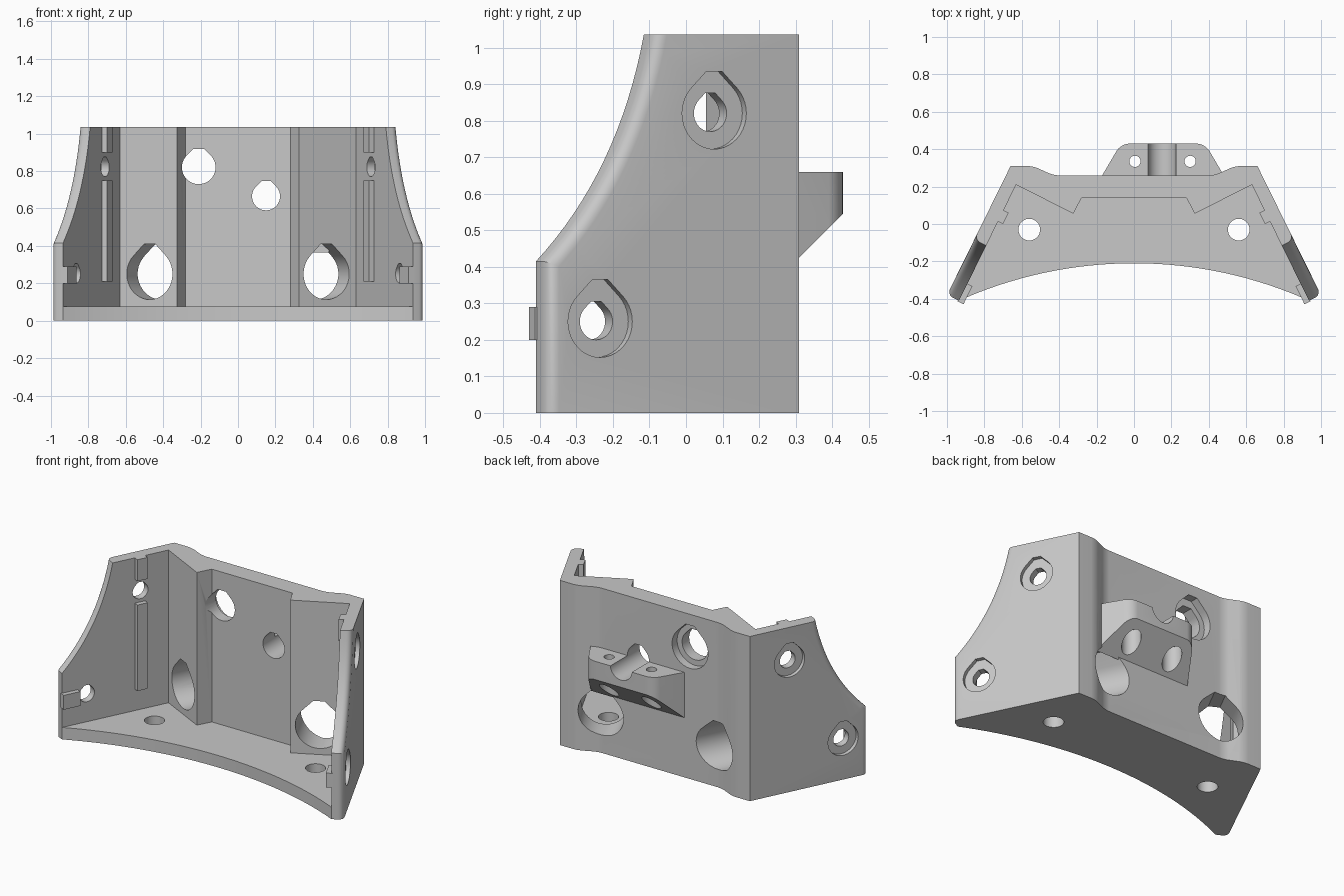
import bpy
import bmesh
from math import sin, cos, radians, sqrt
from mathutils import Vector

cube = bpy.data.objects.get("Cube")
if cube:
    bpy.data.objects.remove(cube, do_unlink=True)

grey = bpy.data.materials.new("plain grey")
grey.use_nodes = True
colour = (0.58, 0.58, 0.58, 1)
grey.diffuse_color = colour
grey.node_tree.nodes["Principled BSDF"].inputs["Base Color"].default_value = colour

HEIGHT, FLOOR = 1.035, 0.075
INNER, OUTER, TIP = 0.658, 0.729, 0.782   # splayed wall faces and front end
UP = Vector((0, 0, 1))


def splay(side, s, d, z=0):
    """Point in a splayed wall's frame: s runs forward along it, d outward."""
    return Vector((side * (0.897 * d + 0.442 * s), 0.442 * d - 0.897 * s, z))


def prism(name, points, vec, bevel_rule=None, radius=0.03):
    """Extrude a closed outline, rounding the edges whose two ends fit a rule."""
    bm = bmesh.new()
    base = bm.faces.new([bm.verts.new(p) for p in points])
    ext = bmesh.ops.extrude_face_region(bm, geom=[base], use_keep_orig=True)
    top = [v for v in ext["geom"] if isinstance(v, bmesh.types.BMVert)]
    bmesh.ops.translate(bm, verts=top, vec=vec)
    bmesh.ops.recalc_face_normals(bm, faces=bm.faces)
    if bevel_rule:
        edges = [e for e in bm.edges if bevel_rule(e.verts[0].co, e.verts[1].co)]
        bmesh.ops.bevel(bm, geom=edges, offset=radius, segments=5,
                        profile=0.5, affect='EDGES')
    mesh = bpy.data.meshes.new(name)
    bm.to_mesh(mesh)
    bm.free()
    mesh.materials.append(grey)
    obj = bpy.data.objects.new(name, mesh)
    bpy.context.collection.objects.link(obj)
    return obj


def cut(obj, cutter):
    cutter.hide_render = True
    mod = obj.modifiers.new("cut", 'BOOLEAN')
    mod.operation, mod.solver, mod.object = 'DIFFERENCE', 'EXACT', cutter
    bpy.context.view_layer.objects.active = obj
    bpy.ops.object.modifier_apply(modifier=mod.name)
    bpy.data.objects.remove(cutter, do_unlink=True)


def teardrop(centre, axis, r, start, end, peak=1.17):
    """Cutter with a round bottom and a clipped 45 degree peak."""
    axis = Vector(axis).normalized()
    u = axis.cross(UP)
    flat = r * (sqrt(2) - peak)
    ring = [(r * cos(radians(a)), r * sin(radians(a))) for a in range(45, -226, -9)]
    ring += [(-flat, r * peak), (flat, r * peak)]
    origin = Vector(centre) + axis * start
    return prism("cutter", [origin + u * a + UP * b for a, b in ring],
                 axis * (end - start))


def round_hole(x, y, r, z0, z1):
    ring = [(x + r * cos(radians(a)), y + r * sin(radians(a)), z0)
            for a in range(0, 360, 9)]
    return prism("cutter", ring, UP * (z1 - z0))


def mirrored(right_half):
    """Complete an outline given from its +x end towards the middle."""
    return right_half + [Vector((-p.x, p.y, p.z)) for p in reversed(right_half)]


# Back wall, thicker towards its two angled pads
corner_out, corner_in = splay(1, 0.014, OUTER), splay(1, 0.09, INNER)
pad_foot, recess = Vector((0.325, 0.055, 0)), Vector((0.28, 0.14, 0))
back_edge = mirrored([corner_out, Vector((0.54, 0.31, 0)), Vector((0.43, 0.26, 0))])
front_edge = mirrored([corner_in, pad_foot, recess])
back_wall = prism("back_wall", back_edge + front_edge[::-1], UP * HEIGHT,
                  lambda a, b: abs(a.x - b.x) < 0.001 and abs(a.y - b.y) < 0.001
                  and 0.4 < abs(a.x) < 0.6 and a.y > 0.25)

# Holes through the back wall
cut(back_wall, teardrop((-0.21, 0, 0.82), (0, 1, 0), 0.09, 0, 0.5, 1.1))
cut(back_wall, teardrop((-0.21, 0, 0.82), (0, 1, 0), 0.125, 0.21, 0.5))
cut(back_wall, teardrop((0.15, 0, 0.665), (0, 1, 0), 0.075, 0, 0.5, 1.1))
for side in (1, -1):
    cut(back_wall, teardrop((side * 0.4725, 0.13, 0.25), (side * -0.453, 0.891, 0),
                            0.137, -0.15, 0.5))

# Floor plate with a hollowed front edge
radius = 2.29
arc = [Vector((x, sqrt(radius ** 2 - x ** 2) - radius - 0.21, 0))
       for x in (0.9 - 0.06 * i for i in range(31))]
floor = prism("floor_plate", [splay(1, TIP, INNER)] + arc + [splay(-1, TIP, INNER)]
              + front_edge[::-1], UP * FLOOR)
for x in (0.56, -0.56):
    cut(floor, round_hole(x, -0.03, 0.058, -0.1, 0.2))

# Splayed side walls with a sweeping, rounded front edge
low, pull, high = Vector((TIP, 0.415)), Vector((0.53, 0.66)), Vector((0.453, HEIGHT))
sweep = [low * (1 - t) ** 2 + pull * 2 * t * (1 - t) + high * t * t
         for t in (i / 16 for i in range(17))]
profile = [(0.09, 0), (TIP, 0)] + [tuple(p) for p in sweep] + [(0.09, HEIGHT)]

for side, label in ((1, "left"), (-1, "right")):
    outward = splay(side, 0, 1)
    forward = splay(side, 1, 0)

    def front_rim(a, b):
        on_outside = min(a.dot(outward), b.dot(outward)) > OUTER - 0.005
        return on_outside and min(a.dot(forward), b.dot(forward)) > 0.4

    wall = prism(label + "_side_wall", [splay(side, s, INNER, z) for s, z in profile],
                 outward * (OUTER - INNER), front_rim, 0.035)
    # Mitre the rear end so it meets the back wall
    for v in wall.data.vertices:
        if v.co.dot(forward) < 0.2 and v.co.dot(outward) > 0.7:
            v.co -= forward * 0.076
    # Recessed screw holes
    for s, z in ((0.273, 0.82), (0.621, 0.25)):
        at = splay(side, s, 0, z)
        cut(wall, teardrop(at, outward, 0.05, 0.6, 0.8, 1.1))
        cut(wall, teardrop(at, outward, 0.098, OUTER - 0.025, 0.8))
    # Raised locating ribs and the tab at the front end
    for part, s0, s1, z0, z1 in (("lower_rib", 0.242, 0.309, 0.21, 0.75),
                                 ("upper_rib", 0.242, 0.309, 0.9, HEIGHT),
                                 ("front_tab", 0.68, 0.788, 0.2, 0.29)):
        outline = [splay(side, s, d, z0) for s, d in
                   ((s0, 0.628), (s1, 0.628), (s1, 0.665), (s0, 0.665))]
        prism(label + "_" + part, outline, UP * (z1 - z0))

# Rear bracket with a sloping underside
outline = [Vector(p) for p in ((-0.176, 0.25, 0.3), (-0.07, 0.43, 0.3),
                               (0.38, 0.43, 0.3), (0.486, 0.25, 0.3))]
bracket = prism("rear_bracket", outline, UP * 0.36,
                lambda a, b: abs(a.z - b.z) > 0.1 and a.y > 0.4, 0.045)
for v in bracket.data.vertices:
    if v.co.z < 0.5:
        v.co.z = 0.115 + v.co.y
# Cable channel and stepped bolt holes in the bracket
cut(bracket, teardrop((0.15, 0, 0.665), (0, 1, 0), 0.075, 0.1, 0.6))
for x in (0.005, 0.3):
    cut(bracket, round_hole(x, 0.335, 0.03, 0.2, 0.8))
    cut(bracket, round_hole(x, 0.335, 0.055, 0.2, 0.56))

# Smooth the curved faces, keep the edges crisp
for obj in bpy.context.collection.objects:
    if obj.type == 'MESH' and grey.name in obj.data.materials:
        bpy.ops.object.select_all(action='DESELECT')
        obj.select_set(True)
        bpy.context.view_layer.objects.active = obj
        bpy.ops.object.shade_smooth_by_angle(angle=radians(30))
